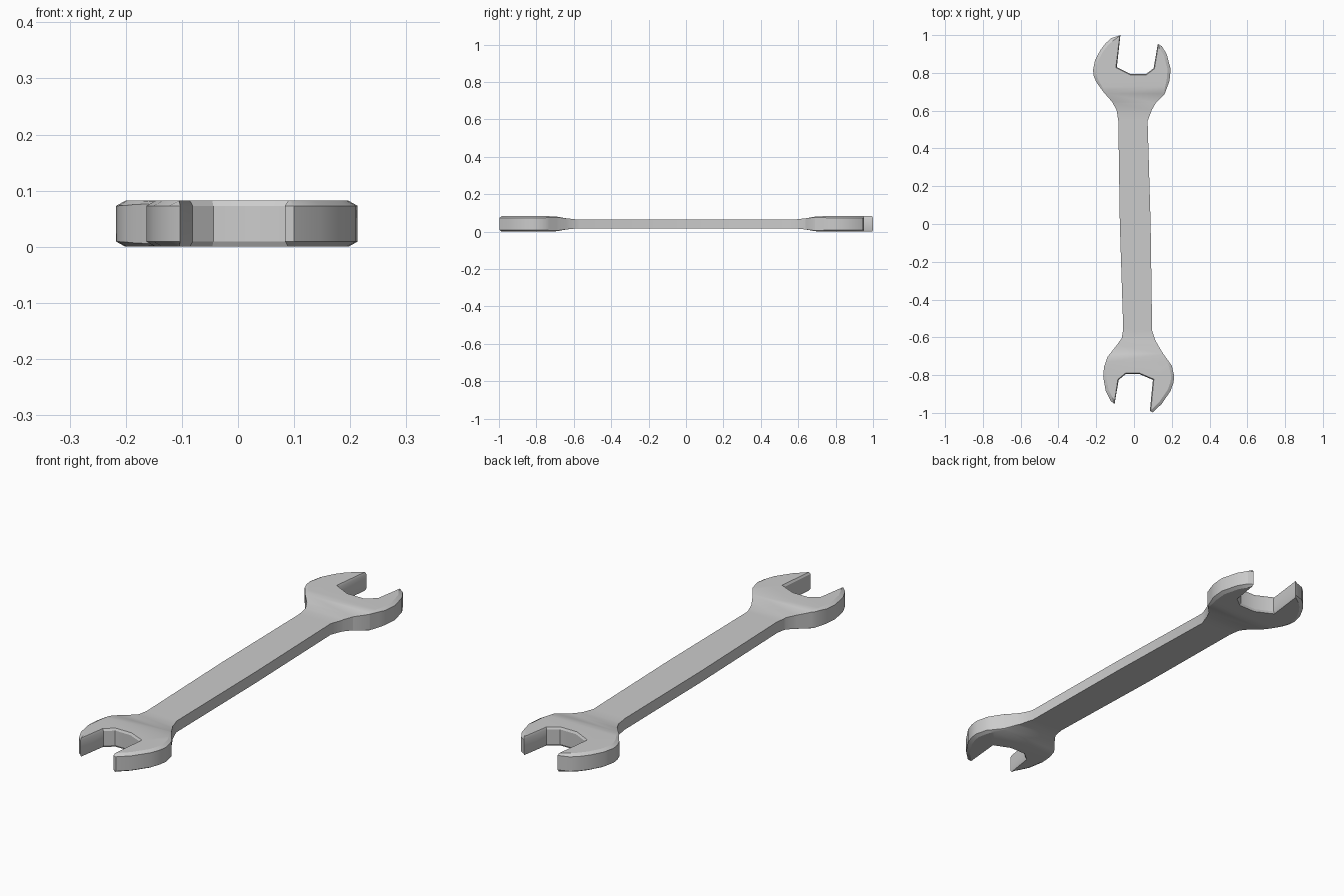
import bpy, bmesh
from mathutils import Vector

if "Cube" in bpy.data.objects:
    bpy.data.objects.remove(bpy.data.objects["Cube"])

MID, HALF = 0.041, 0.041

# Outline seen from above, counter-clockwise, split into outer edges and jaw openings
left_side = [(-.072, 1.0), (-.12, .984), (-.15, .957), (-.177, .922), (-.206, .868), (-.217, .815),
             (-.213, .783), (-.2, .752), (-.165, .703), (-.115, .645), (-.092, .603), (-.083, .545),
             (-.075, 0), (-.057, -.555), (-.065, -.605), (-.09, -.64), (-.14, -.703), (-.159, -.757),
             (-.163, -.81), (-.15, -.883), (-.123, -.937), (-.103, -.953)]
lower_jaw = [(-.081, -.825), (-.044, -.795), (.03, -.795), (.1, -.825)]
right_side = [(.084, -.99), (.1, -.997), (.147, -.952), (.194, -.883), (.209, -.84), (.213, -.805),
              (.2, -.75), (.152, -.683), (.115, -.62), (.096, -.566), (.088, 0), (.072, .545),
              (.094, .603), (.115, .64), (.162, .688), (.188, .757), (.194, .82), (.173, .9),
              (.147, .942), (.126, .953)]
upper_jaw = [(.104, .825), (.062, .793), (-.017, .793), (-.091, .83)]
outline = [Vector(p) for p in left_side + lower_jaw + right_side + upper_jaw]
jaw_points = set(lower_jaw + upper_jaw + [left_side[0], left_side[-1], right_side[0], right_side[-1]])


def ramp(y, table):
    """Piecewise linear value along the wrench length."""
    y = abs(y)
    for (a, va), (b, vb) in zip(table, table[1:]):
        if y <= b:
            return va + (vb - va) * max(0, y - a) / (b - a)
    return table[-1][1]


def chamfer(y):
    return ramp(y, [(0, 0), (.64, 0), (.76, 1), (1, 1)])


def thickness(y):
    return ramp(y, [(0, .6), (.59, .6), (.64, .73), (.69, .95), (.73, 1), (1, 1)])


def inset(i):
    """Point i moved inward to make the chamfered rim of the heads."""
    p, n = outline[i], len(outline)
    d1 = (p - outline[i - 1]).normalized()
    d2 = (outline[(i + 1) % n] - p).normalized()
    n1, n2 = Vector((-d1.y, d1.x)), Vector((-d2.y, d2.x))
    m = (n1 + n2) / max(.9, 1 + n1.dot(n2))
    width = .005 if (round(p.x, 3), round(p.y, 3)) in jaw_points else .016
    return p + m * width * chamfer(p.y)


# Rings from bottom cap to top cap
bm = bmesh.new()
rings = []
for side, rim in ((-1, True), (-1, False), (1, False), (1, True)):
    ring = []
    for i, p in enumerate(outline):
        q = inset(i) if rim else p
        h = HALF if rim else HALF - .009 * chamfer(p.y)
        ring.append(bm.verts.new((q.x, q.y, side * h)))
    rings.append(ring)
n = len(outline)
for a, b in zip(rings, rings[1:]):
    for i in range(n):
        j = (i + 1) % n
        bm.faces.new((a[i], a[j], b[j], b[i]))
bm.faces.new(rings[0][::-1])
bm.faces.new(rings[-1])
bmesh.ops.remove_doubles(bm, verts=bm.verts, dist=1e-5)

# Cross cuts where the thickness changes, then thin the handle
for y in (.59, .64, .69, .73):
    for s in (1, -1):
        bmesh.ops.bisect_plane(bm, geom=bm.verts[:] + bm.edges[:] + bm.faces[:],
                               plane_co=(0, s * y, 0), plane_no=(0, 1, 0))
for v in bm.verts:
    v.co.z = MID + v.co.z * thickness(v.co.y)
bmesh.ops.triangulate(bm, faces=[f for f in bm.faces if len(f.verts) > 4])
bmesh.ops.recalc_face_normals(bm, faces=bm.faces)

mesh = bpy.data.meshes.new("open_end_wrench")
bm.to_mesh(mesh)
bm.free()
wrench = bpy.data.objects.new("open_end_wrench", mesh)
bpy.context.collection.objects.link(wrench)
bpy.context.view_layer.objects.active = wrench
wrench.select_set(True)
bpy.ops.object.shade_smooth_by_angle(angle=0.5)
